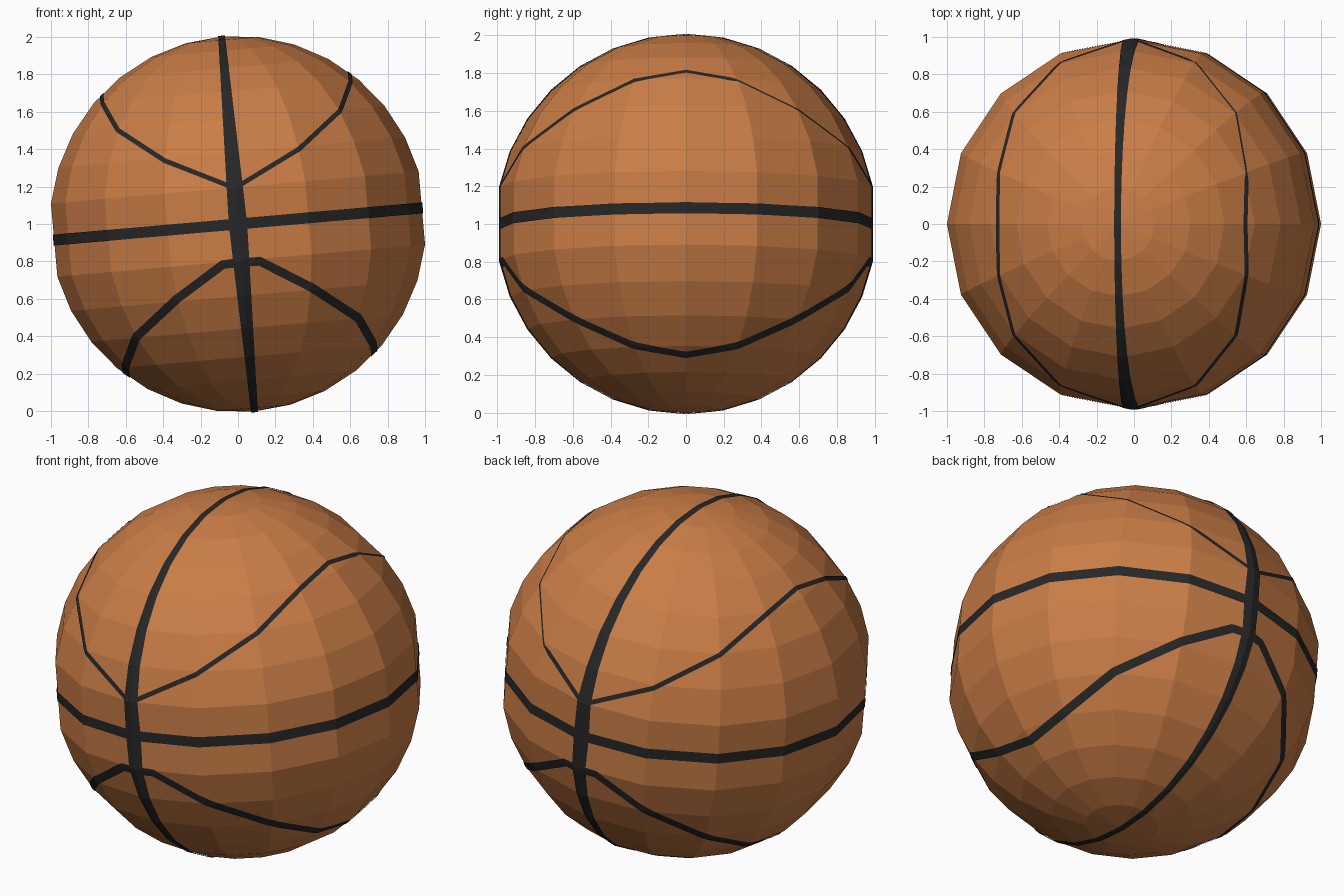
import bpy, bmesh, math
from mathutils import Matrix, Vector
from mathutils.bvhtree import BVHTree

if "Cube" in bpy.data.objects:
    bpy.data.objects.remove(bpy.data.objects["Cube"])

R = 1.006
TILT = Matrix.Translation((0, 0, 1)) @ Matrix.Rotation(math.radians(-5), 4, 'Y')


def material(name, col):
    m = bpy.data.materials.new(name)
    m.diffuse_color = (*col, 1)
    m.use_nodes = True
    m.node_tree.nodes["Principled BSDF"].inputs["Base Color"].default_value = m.diffuse_color
    return m


def finish(name, bm, mat):
    bm.transform(TILT)
    me = bpy.data.meshes.new(name)
    bm.to_mesh(me)
    bm.free()
    me.materials.append(mat)
    ob = bpy.data.objects.new(name, me)
    bpy.context.collection.objects.link(ob)
    return ob


orange = material("orange_leather", (0.59, 0.205, 0.062))
black = material("black_seam", (0.02, 0.02, 0.02))

# Ball: faceted sphere with a flat row of faces round the equator
bm = bmesh.new()
bmesh.ops.create_uvsphere(bm, u_segments=16, v_segments=16, radius=R)
for v in bm.verts:
    if abs(v.co.z) < 0.01:
        v.co *= math.cos(math.pi / 16)
bm.normal_update()
tree = BVHTree.FromBMesh(bm)
finish("ball", bm, orange)


def seam(name, points, half_width, closed=False, lift=0.005, steps=8):
    """Thin strip laid on the facets along a path; half_width is a function of position."""
    pts = [Vector(p).normalized() for p in points]
    pairs = list(zip(pts, pts[1:] + pts[:1])) if closed else list(zip(pts, pts[1:]))
    path = [a.lerp(b, i / steps) for a, b in pairs for i in range(steps)]
    if not closed:
        path.append(pts[-1])
    n = len(path)
    bm = bmesh.new()
    rows = []
    for i, p in enumerate(path):
        a = path[(i - 1) % n] if closed else path[max(i - 1, 0)]
        b = path[(i + 1) % n] if closed else path[min(i + 1, n - 1)]
        side = (b - a).cross(p).normalized() * half_width(p.normalized())
        row = []
        for k in (-1, 0, 1):
            d = (p.normalized() + side * k).normalized()
            hit = tree.ray_cast(d * 3, -d)[0] or d * R
            row.append(bm.verts.new(hit + d * lift))
        rows.append(row)
    for i in range(n if closed else n - 1):
        r, s = rows[i], rows[(i + 1) % n]
        for k in (0, 1):
            f = bm.faces.new((r[k], r[k + 1], s[k + 1], s[k]))
            f.normal_update()
            if f.normal.dot(f.calc_center_median()) < 0:
                f.normal_flip()
    return finish(name, bm, black)


# Two great-circle seams
ring = [2 * math.pi * i / 16 for i in range(16)]
seam("equator_seam", [(math.cos(a), math.sin(a), 0) for a in ring],
     lambda p: 0.03, closed=True)
seam("upright_seam", [(0, math.cos(a), math.sin(a)) for a in ring],
     lambda p: 0.05 - 0.032 * abs(p.z), closed=True)

# Four curved side seams: thin above, wider below
half = [(0, 0.98, 0.19), (0.36, 0.86, 0.37), (0.59, 0.59, 0.55), (0.66, 0.27, 0.70)]
low_half = [(0, 0.98, 0.205), (0.10, 0.97, 0.21)] + half[1:]


def side_width(p):
    if p.z < 0:
        return 0.024
    if p.x > 0 and 0.27 < p.y < 0.88:   # seam almost sunk into the ball here
        return 0.006
    return 0.013


for sx, xn in ((1, "right"), (-1, "left")):
    for sz, zn in ((1, "upper"), (-1, "lower")):
        h = half if sz > 0 else low_half
        full = [(x, -y, z) for x, y, z in h] + [(0.66, 0, 0.75)] + h[::-1]
        seam(f"{zn}_{xn}_seam", [(x * sx, y, z * sz) for x, y, z in full],
             side_width, lift=0.004)
